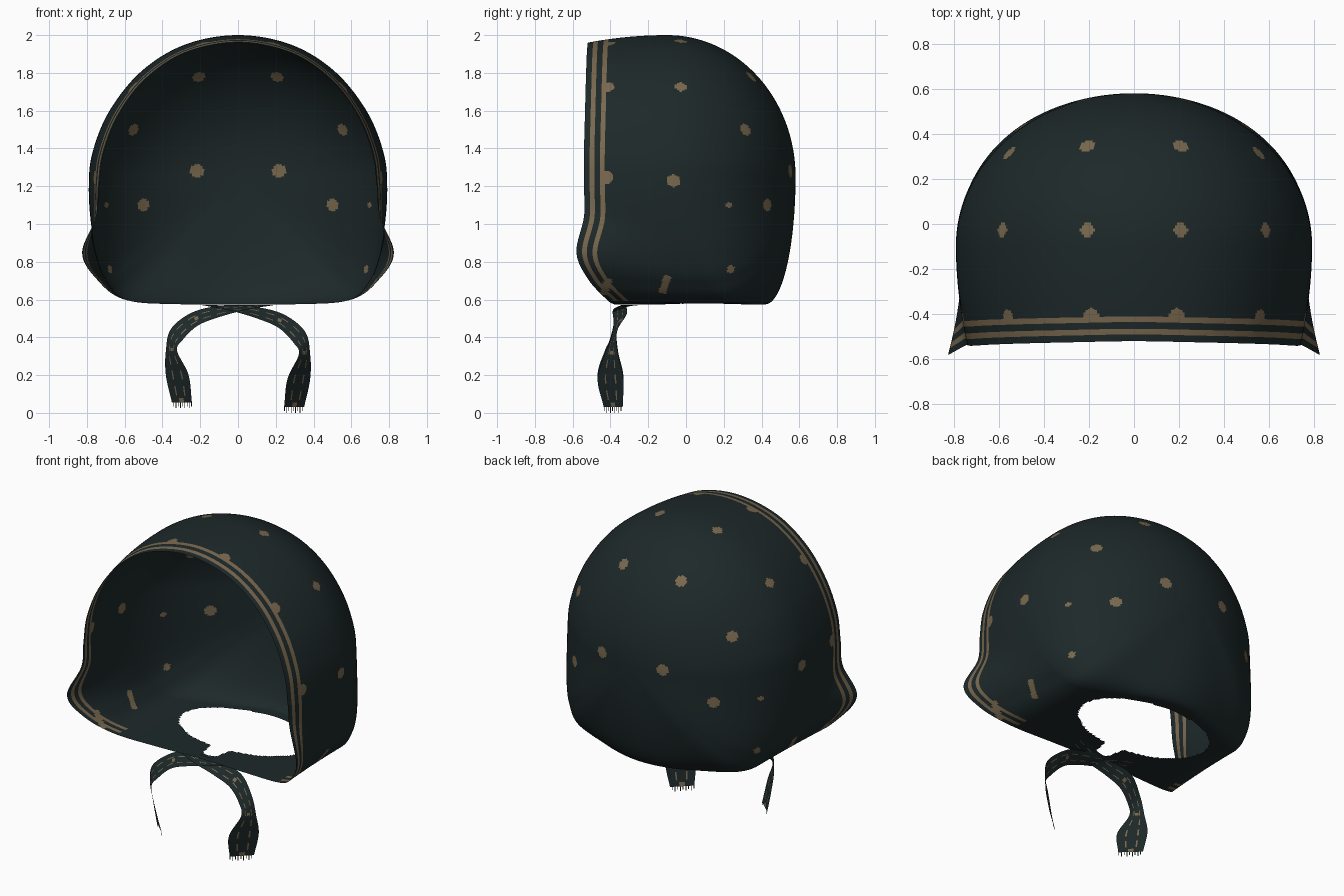
import bpy, bmesh, math
from mathutils import Vector, kdtree

if "Cube" in bpy.data.objects:
    bpy.data.objects.remove(bpy.data.objects["Cube"], do_unlink=True)


def material(name, rgb):
    m = bpy.data.materials.new(name)
    m.use_nodes = True
    m.diffuse_color = (*rgb, 1)
    b = m.node_tree.nodes["Principled BSDF"]
    b.inputs["Base Color"].default_value = (*rgb, 1)
    b.inputs["Roughness"].default_value = 0.9
    return m


MATS = [material("dark_teal_cloth", (0.0125, 0.0215, 0.0225)),
        material("tan_print", (0.19, 0.138, 0.076))]


def finish(name, bm):
    me = bpy.data.meshes.new(name)
    bm.to_mesh(me)
    bm.free()
    for m in MATS:
        me.materials.append(m)
    ob = bpy.data.objects.new(name, me)
    bpy.context.collection.objects.link(ob)
    bpy.ops.object.select_all(action='DESELECT')
    ob.select_set(True)
    bpy.context.view_layer.objects.active = ob
    bpy.ops.object.shade_smooth_by_angle(angle=math.radians(50))


def flip(v):
    return Vector((-v.x, v.y, v.z))


def spline(points, steps, mirrored):
    """Smooth curve through the points; a mirrored one runs level across x = 0."""
    p = [Vector(q) for q in points]
    if mirrored:
        p = [flip(p[1])] + p + [flip(p[-2])]
    else:
        p = [2 * p[0] - p[1]] + p + [2 * p[-1] - p[-2]]
    out = []
    for i in range(1, len(p) - 2):
        a, b, c, d = p[i - 1:i + 3]
        for k in range(steps):
            t = k / steps
            out.append(0.5 * (2 * b + (c - a) * t + (2 * a - 5 * b + 4 * c - d) * t ** 2
                              + (3 * b - a - 3 * c + d) * t ** 3))
    return out + [p[-2]]


def outline(points):
    """Closed outline from its right half."""
    half = spline(points, 28, True)
    return half + [flip(v) for v in half[-2:0:-1]]


# ---- hood: outlines of the body and of the front rim, crown to chin
body = outline([(0, 0, 2), (.28, 0, 1.95), (.51, 0, 1.81), (.68, 0, 1.6), (.77, 0, 1.38),
                (.79, 0, 1.2), (.778, 0, 1.0), (.745, 0, .82), (.69, 0, .69), (.58, 0, .595),
                (.3, 0, .575), (0, 0, .575)])
rim = outline([(0, -.52, 1.96), (.28, -.525, 1.905), (.49, -.53, 1.765), (.63, -.535, 1.58),
               (.71, -.54, 1.38), (.735, -.54, 1.2), (.75, -.54, 1.04), (.825, -.58, .85),
               (.75, -.52, .71), (.6, -.42, .6), (.3, -.38, .575), (0, -.37, .575)])
CENTRE = Vector((0, 0, 1.25))
BACK = 0.58
CAP, SIDE = 80, 56
HEM = [.125, .11, .0975, .085, .07, .055, .0425, .03, .015, 0]
STRIPES = ((.03, .055), (.085, .11))


def meridian(o, r):
    """Points from the back pole round to the front rim."""
    ray = o - CENTRE
    down = max(0, -ray.normalized().z)
    depth = .68 - .52 * down ** 2
    pts = []
    for i in range(1, CAP + 1):
        a = math.pi / 2 * i / CAP
        q = CENTRE + ray * math.sin(a)
        pts.append(Vector((q.x, BACK - depth * (1 - math.cos(a)), q.z)))
    y0 = BACK - depth
    y1 = r.y + HEM[0]
    ys = [y0 + (y1 - y0) * i / SIDE for i in range(1, SIDE)] + [r.y + h for h in HEM]
    for y in ys:
        s = (y0 - y) / (y0 - r.y)
        q = o.lerp(r, s * s)
        pts.append(Vector((q.x, y, q.z)))
    return pts


bm = bmesh.new()
pole = bm.verts.new((0, BACK, CENTRE.z))
lines = [[bm.verts.new(p) for p in meridian(o, r)] for o, r in zip(body, rim)]
rows = len(lines[0])
first_hem = rows - len(HEM)
for i, a in enumerate(lines):
    b = lines[(i + 1) % len(lines)]
    underside = rim[i].z < .595
    bm.faces.new((pole, a[0], b[0]))
    for j in range(rows - 1):
        f = bm.faces.new((a[j], a[j + 1], b[j + 1], b[j]))
        if j >= first_hem and not underside:
            d = (HEM[j - first_hem] + HEM[j - first_hem + 1]) / 2
            f.material_index = int(any(lo < d < hi for lo, hi in STRIPES))
bmesh.ops.recalc_face_normals(bm, faces=bm.faces)

# dots on the cloth: position and radius on one half, mirrored
bm.faces.ensure_lookup_table()
tree = kdtree.KDTree(len(bm.faces))
for i, f in enumerate(bm.faces):
    tree.insert(f.calc_center_median(), i)
tree.balance()
dots = [(.21, .36, 1.79, .034), (.59, .36, 1.52, .034), (.21, .55, 1.28, .036),
        (.5, .43, 1.1, .034), (.67, .23, .76, .022), (.74, .25, 1.1, .018),
        (.21, -.03, 1.98, .032), (.6, -.03, 1.74, .032), (.19, -.41, 1.97, .032),
        (.56, -.41, 1.73, .034), (.78, -.07, 1.23, .034), (.76, -.425, 1.25, .036),
        (.7, -.11, .67, .06), (.7, -.425, .67, .06)]
for x, y, z, radius in dots:
    for s in (1, -1):
        co = tree.find((s * x, y, z))[0]
        for hit, idx, _ in tree.find_range(co, radius):
            # the low dots are stretched upright
            lean = hit.y - co.y - .35 * (hit.z - co.z)
            if radius < .05 or abs(lean) < .022:
                bm.faces[idx].material_index = 1


# neck opening with two chin flaps left in front of it
def in_neck(c):
    if c.z > .6:
        return False
    oval = (c.x / .45) ** 2 + ((c.y - .09) / .27) ** 2 < 1
    slit = abs(c.x) < .04 + .2 * max(0, c.y + .33) and -.33 < c.y < .1
    return oval or slit


bmesh.ops.delete(bm, geom=[f for f in bm.faces if in_neck(f.calc_center_median())], context='FACES')
finish("hood", bm)

# ---- ties: crossing ribbons given by centre line and half-width vector
centre = [(-.2, -.28, .572), (-.05, -.335, .556), (.1, -.35, .53), (.23, -.35, .485),
          (.325, -.385, .4), (.352, -.395, .31), (.322, -.4, .18), (.297, -.385, .03)]
half_width = [(0, .06, 0), (0, .05, .012), (0, .035, .03), (.015, .035, .035),
              (.03, .02, .03), (.03, .035, 0), (.06, .068, 0), (.053, .05, 0)]
COLS = 18


def tie(name, side, lift):
    cs, ws = spline(centre, 12, False), spline(half_width, 12, False)
    bm = bmesh.new()
    grid = []
    for n, (c, w) in enumerate(zip(cs, ws)):
        up = Vector((0, 0, lift * n / len(cs)))
        row = []
        for k in range(COLS + 1):
            p = c + w * (2 * k / COLS - 1) + up
            row.append(bm.verts.new((side * p.x, p.y, p.z)))
        grid.append(row)
    for i in range(len(grid) - 1):
        for k in range(COLS):
            f = bm.faces.new((grid[i][k], grid[i + 1][k], grid[i + 1][k + 1], grid[i][k + 1]))
            line = k in (5, 12) and i % 7 < 4
            dot = i % 24 in (10, 11) and 7 <= k <= 10
            f.material_index = int(line or dot)
    # frayed threads on the end
    for k in range(0, COLS, 2):
        a, b = grid[-1][k].co, grid[-1][k + 1].co
        e = a.lerp(b, .6)
        drop = Vector((0, 0, -.03 if k % 4 else -.02))
        bm.faces.new([bm.verts.new(v) for v in (a, e, e + drop, a + drop)])
    finish(name, bm)


tie("left_tie", 1, 0)
tie("right_tie", -1, .025)
